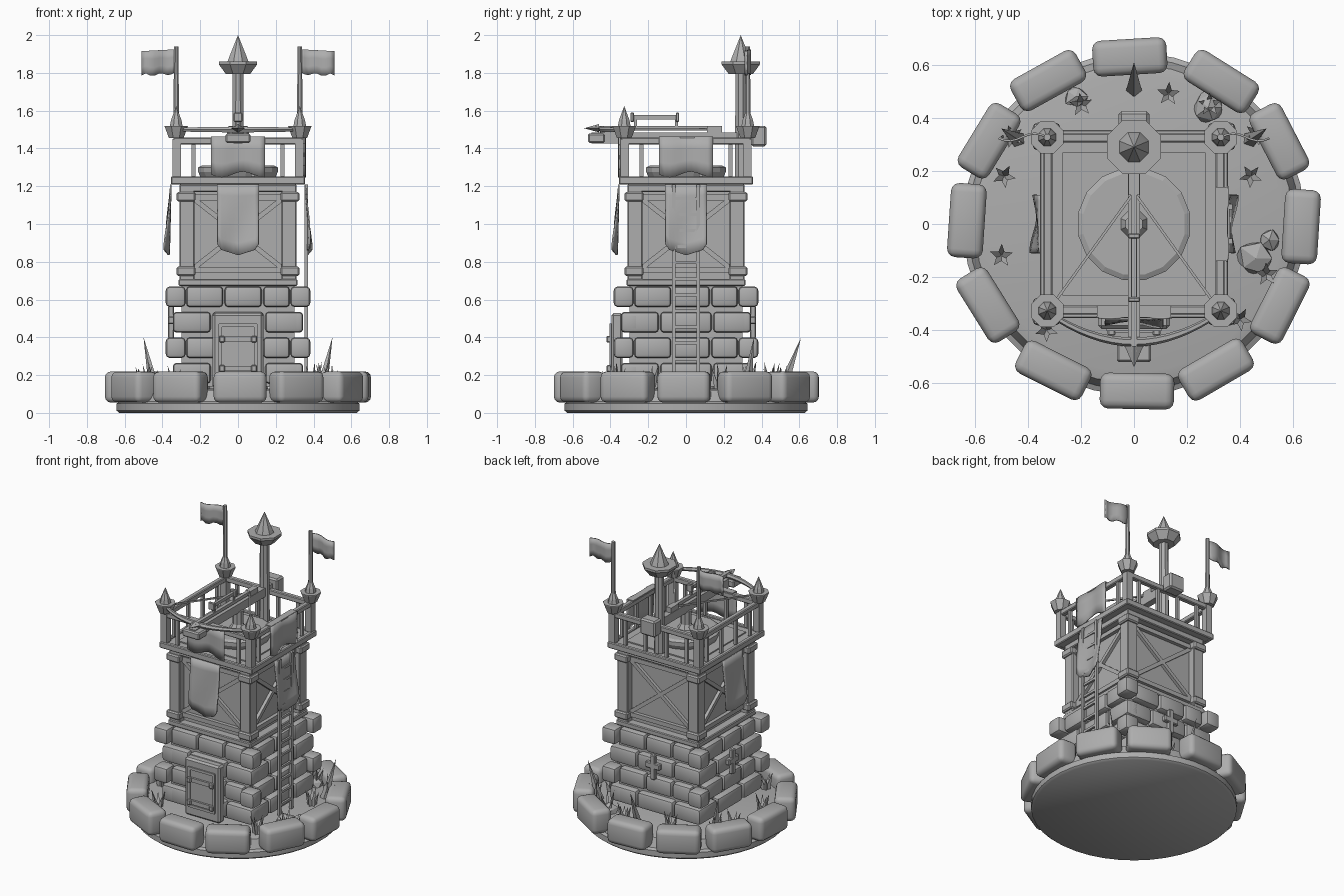
import bpy, bmesh, math, random
from mathutils import Vector, Matrix

if "Cube" in bpy.data.objects:
    bpy.data.objects.remove(bpy.data.objects["Cube"])

random.seed(4)
grey = bpy.data.materials.new("stone_grey")
grey.diffuse_color = (0.42, 0.42, 0.42, 1)
grey.use_nodes = True
grey.node_tree.nodes["Principled BSDF"].inputs["Base Color"].default_value = grey.diffuse_color


def finish(name, bm, smooth=False):
    bmesh.ops.recalc_face_normals(bm, faces=bm.faces)
    me = bpy.data.meshes.new(name)
    bm.to_mesh(me)
    bm.free()
    ob = bpy.data.objects.new(name, me)
    bpy.context.collection.objects.link(ob)
    me.materials.append(grey)
    if smooth:
        bpy.ops.object.select_all(action='DESELECT')
        ob.select_set(True)
        bpy.context.view_layer.objects.active = ob
        bpy.ops.object.shade_smooth_by_angle(angle=math.radians(40))
    return ob


def box(name, c, s, bevel=0.0, rot=0.0, seg=1, mat=None):
    bm = bmesh.new()
    bmesh.ops.create_cube(bm, size=1)
    bmesh.ops.scale(bm, vec=s, verts=bm.verts)
    if bevel:
        bmesh.ops.bevel(bm, geom=bm.edges[:], offset=bevel, segments=seg, affect='EDGES', profile=0.5)
    m = mat if mat else Matrix.Translation(c) @ Matrix.Rotation(rot, 4, 'Z')
    bmesh.ops.transform(bm, matrix=m, verts=bm.verts)
    return finish(name, bm, seg > 1)


def beam(name, p, q, w, h=None):
    # square bar from p to q
    p, q = Vector(p), Vector(q)
    d = q - p
    m = Matrix.Translation((p + q) / 2) @ d.to_track_quat('Z', 'Y').to_matrix().to_4x4()
    return box(name, None, (w, h or w, d.length), mat=m)


def lathe(name, x, y, profile, n=8, smooth=False):
    # profile of (radius, z) turned around a vertical axis
    bm = bmesh.new()
    rings = []
    for r, z in profile:
        rings.append([bm.verts.new((x + r * math.cos(2 * math.pi * (i + .5) / n),
                                    y + r * math.sin(2 * math.pi * (i + .5) / n), z)) for i in range(n)])
    for a, b in zip(rings, rings[1:]):
        for i in range(n):
            bm.faces.new((a[i], a[(i + 1) % n], b[(i + 1) % n], b[i]))
    bm.faces.new(rings[0])
    bm.faces.new(rings[-1])
    bmesh.ops.remove_doubles(bm, verts=bm.verts, dist=1e-5)
    return finish(name, bm, smooth)


def sheet(name, fn, nu, nv, thick=0.0):
    # grid surface from a function of (u, v)
    bm = bmesh.new()
    g = [[bm.verts.new(fn(i / nu, j / nv)) for j in range(nv + 1)] for i in range(nu + 1)]
    for i in range(nu):
        for j in range(nv):
            bm.faces.new((g[i][j], g[i + 1][j], g[i + 1][j + 1], g[i][j + 1]))
    bmesh.ops.remove_doubles(bm, verts=bm.verts, dist=1e-5)
    ob = finish(name, bm, True)
    if thick:
        mod = ob.modifiers.new("thickness", 'SOLIDIFY')
        mod.thickness, mod.offset = thick, 0
    return ob


def side(k, t, d, z):
    # point on side k (0 front, 1 right, 2 back, 3 left): t along it, d outwards
    return Matrix.Rotation(k * math.pi / 2, 3, 'Z') @ Vector((t, -d, z))


def side_box(name, k, t, d, z, s, bevel=0.0, seg=1):
    return box(name, side(k, t, d, z), s, bevel, k * math.pi / 2, seg)


# round ground base and ring of boulders
lathe("ground_base", 0, 0, [(.63, 0), (.645, .012), (.645, .05), (.625, .06), (.60, .12), (.56, .13)], 40, True)
for i in range(12):
    a = i * math.pi / 6 + random.uniform(-.03, .03)
    box("ring_stone", (.63 * math.cos(a), .63 * math.sin(a), .137), (.135, .28, .165), .032,
        a + random.uniform(-.06, .06), 3)

# stone courses, alternating wide and narrow corners
box("stone_core", (0, 0, .41), (.60, .60, .54))
for r, z in enumerate((.615, .48, .345, .21)):
    wide = r % 2 == 0
    for k in range(4):
        c = .33 if wide else .295
        s = .105 if wide else .10
        side_box("corner_stone", k, c, c, z, (s, s, .108), .02, 2)
        cuts = (-.278, -.075, .13, .278) if wide else (-.335, -.14, .14, .335)
        for a, b in zip(cuts, cuts[1:]):
            side_box("wall_stone", k, (a + b) / 2, .30, z, (b - a - .008, .09, .11), .02, 2)

# door with panel, straps and knobs
box("door_frame", (0, -.365, .33), (.27, .06, .395), .012)
for x in (-.095, .095):
    box("door_trim", (x, -.398, .335), (.018, .012, .27))
for z in (.205, .465):
    box("door_trim", (0, -.398, z), (.2, .012, .018))
for z in (.235, .39):
    box("door_strap", (0, -.402, z), (.19, .014, .028))
    for x in (-.085, .085):
        box("door_knob", (x, -.41, z), (.03, .022, .035), .005)

# cross shaped arrow slits on the back and left
for k in (2, 3):
    side_box("arrow_slit_upright", k, 0, .355, .48, (.035, .03, .17), .005)
    side_box("arrow_slit_bar", k, 0, .355, .49, (.11, .03, .04), .005)

# timber storey
box("timber_walls", (0, 0, .94), (.52, .52, .54))
box("lower_sill", (0, 0, .69), (.63, .63, .035), .005)
box("upper_sill", (0, 0, 1.19), (.62, .62, .04), .005)
for k in range(4):
    side_box("corner_post", k, .27, .27, .95, (.08, .08, .5), .006)
    for z in (.75, 1.145):
        side_box("post_collar", k, .275, .275, z, (.1, .1, .05), .008)
    for z in (.755, 1.14):
        side_box("cross_beam", k, 0, .265, z, (.46, .04, .03))
    for m in (-1, 1):
        beam("diagonal_brace", side(k, -.23 * m, .268, .77), side(k, .23 * m, .268, 1.13), .026, .026)

# fighting deck and railing
box("deck", (0, 0, 1.225), (.69, .69, .03))
box("deck_floor", (0, 0, 1.242), (.54, .54, .012))
for k in range(4):
    side_box("deck_edge", k, 0, .34, 1.23, (.71, .03, .042), .005)
    side_box("top_rail", k, 0, .325, 1.44, (.68, .034, .036), .005)
    side_box("railing_post", k, .325, .325, 1.35, (.046, .046, .2))
    for t in (-.235, -.08, .08, .235):
        side_box("baluster", k, t, .325, 1.34, (.02, .02, .18))
for x in (-.327, .327):
    for y in (-.327, .327):
        lathe("post_cap", x, y, [(.042, 1.455), (.066, 1.515), (.066, 1.52), (.036, 1.52), (.03, 1.55), (0, 1.625)])

# back mast with large finial
lathe("mast", 0, .29, [(.034, 1.25), (.03, 1.81)])
lathe("mast_finial", 0, .29, [(.07, 1.795), (.11, 1.845), (.11, 1.86), (.06, 1.86), (.05, 1.885), (0, 2.0)])

# flags on the back corners
for m in (-1, 1):
    lathe("flag_pole", m * .327, .327, [(.016, 1.52), (.013, 1.94)])
    sheet("flag", lambda u, v, m=m: (m * (.327 + .183 * u), .327 + .014 * math.sin(6 * u),
          1.925 - .01 * u - v * (.115 + .02 * abs(math.sin(7 * u)))), 8, 3, .008)

# hanging banners on front, right and left
for k in (0, 1, 3):
    sheet("banner", lambda u, v, k=k: side(k, (u - .5) * .22, .355 + .022 * v * (1 + math.sin(5 * u + 3 * v) * .6),
          1.21 - v * (.375 - .07 * abs(u - .5) - .025 * (abs(u - .5) > .4))), 10, 6, .008)
# cloths draped over the front and right railing
for k in (0, 1):
    sheet("rail_cloth", lambda u, v, k=k: side(k, (u - .5) * .285, .35 + .005 * math.sin(9 * u),
          1.462 - v * (.2 + .015 * math.sin(8 * u))), 10, 3, .008)
    side_box("cloth_fold", k, 0, .33, 1.46, (.28, .045, .008))

# ladder on the right side
for y in (-.065, .065):
    box("ladder_rail", (.362, y, .67), (.018, .02, 1.08))
for i in range(12):
    box("ladder_rung", (.362, 0, .2 + i * .085), (.014, .13, .016))

# giant crossbow on its turntable
lathe("turntable", 0, 0, [(.2, 1.245), (.215, 1.275), (.215, 1.3), (.195, 1.31)], 16)
lathe("pedestal", 0, 0, [(.06, 1.3), (.035, 1.34), (.035, 1.43)], 8)
box("stock", (0, -.05, 1.455), (.045, .90, .06))
box("stock_nose", (0, -.475, 1.455), (.13, .09, .05), .008)
box("counterweight", (0, .385, 1.465), (.115, .08, .11), .01)
box("bolt_shaft", (0, -.15, 1.507), (.024, .66, .022))
sheet("bolt_head", lambda u, v: ((1 - u) * .035 * math.cos(v * 2 * math.pi), -.46 - .08 * u,
      1.507 + (1 - u) * .022 * math.sin(v * 2 * math.pi)), 1, 4)
box("handle_bar", (0, -.165, 1.565), (.018, .24, .022))
for y in (-.285, -.045):
    box("handle_end", (0, y, 1.565), (.045, .018, .05), .004)
    box("handle_stand", (0, y * .9 - .01, 1.53), (.016, .016, .05))


def bow(u, v):
    s, a = 2 * u - 1, 2 * math.pi * v
    r = .018 - .006 * abs(s)
    return (.33 * s, -.445 + .115 * s * s + r * math.cos(a), 1.5 + r * math.sin(a))


sheet("bow", bow, 16, 6)
for m in (-1, 1):
    beam("bow_string", (m * .325, -.33, 1.5), (0, .12, 1.5), .01)
box("string_catch", (0, .15, 1.5), (.04, .08, .04))

# grass tufts around the tower
tufts = [(.13, .49), (.285, .45), (-.2, .45), (-.49, .18), (-.5, -.12), (-.33, -.4),
         (.44, .18), (.5, -.19), (.4, -.36), (-.46, .33), (.46, .34)]
for x, y in tufts:
    o = random.uniform(0, 6)
    for i in range(5):
        a = o + i * 1.257
        l = Vector((math.cos(a), math.sin(a), 0))
        w = Vector((-l.y, l.x, 0)) * .018
        c = Vector((x, y, .125))
        bm = bmesh.new()
        vs = [bm.verts.new(p) for p in (c + w, c - w, c + l * .03, c + l * .045 + Vector((0, 0, random.uniform(.08, .15))))]
        for f in ((0, 1, 2), (0, 1, 3), (1, 2, 3), (2, 0, 3)):
            bm.faces.new([vs[j] for j in f])
        finish("grass_blade", bm)

# tall leaning spikes
for p, q in (((0, .51, .12), (0, .61, .4)), ((.44, .32, .12), (.5, .36, .4)), ((-.44, .32, .12), (-.5, .36, .4))):
    p, q = Vector(p), Vector(q)
    bm = bmesh.new()
    bmesh.ops.create_cone(bm, cap_ends=True, segments=5, radius1=.032, radius2=0, depth=(q - p).length)
    m = Matrix.Translation((p + q) / 2) @ (q - p).to_track_quat('Z', 'Y').to_matrix().to_4x4()
    bmesh.ops.transform(bm, matrix=m, verts=bm.verts)
    finish("leaning_spike", bm)

# loose rocks
for x, y, s in ((.46, -.13, .08), (.51, -.06, .05), (.28, .44, .07), (-.22, .48, .05)):
    bm = bmesh.new()
    bmesh.ops.create_icosphere(bm, subdivisions=1, radius=s)
    for v in bm.verts:
        v.co *= random.uniform(.75, 1.1)
        v.co = Vector((v.co.x + x, v.co.y + y, v.co.z * .7 + .14))
    finish("loose_rock", bm)
